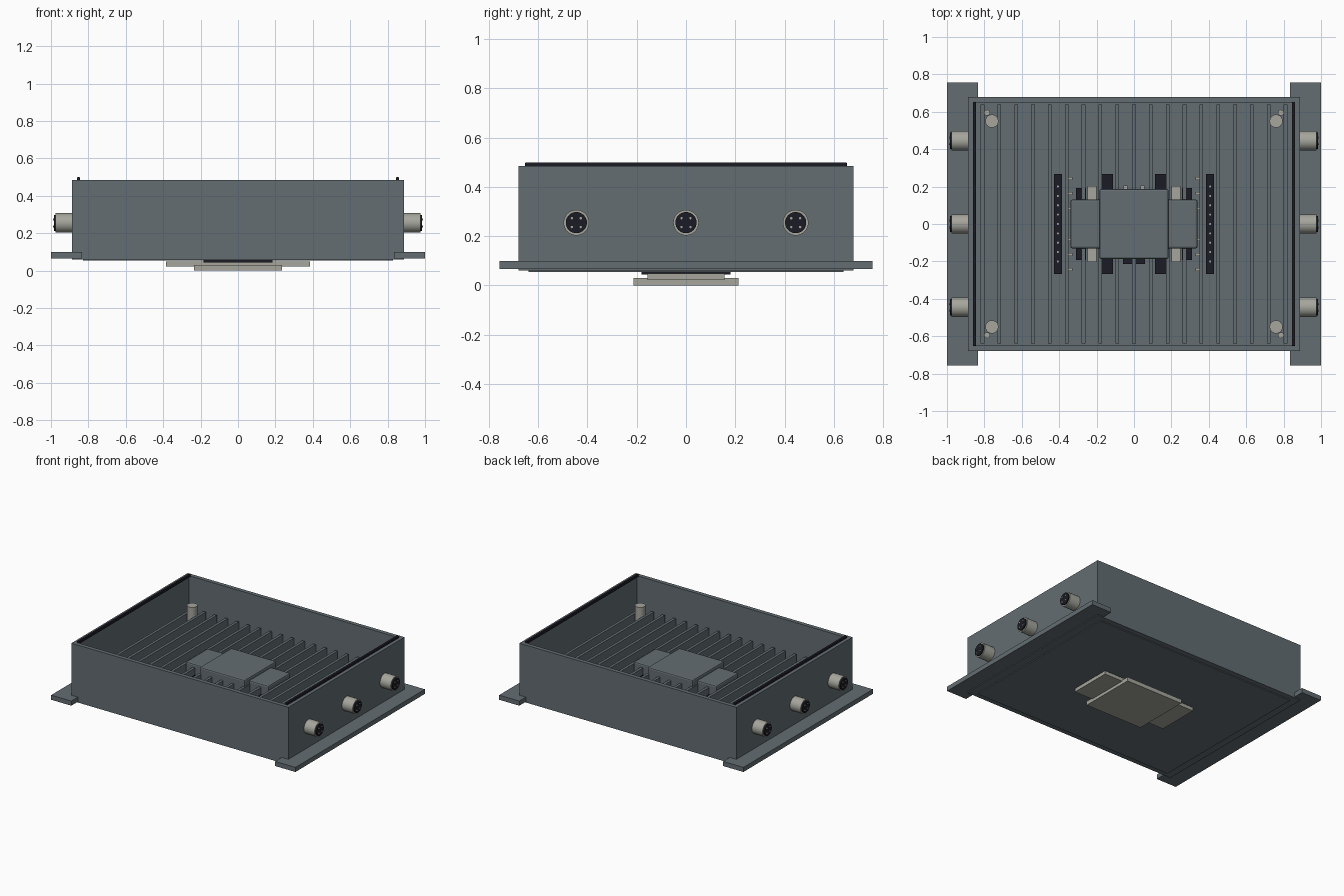
import bpy, bmesh, math
from mathutils import Matrix, Vector

cube = bpy.data.objects.get("Cube")
if cube:
    bpy.data.objects.remove(cube, do_unlink=True)


def material(name, rgb):
    m = bpy.data.materials.new(name)
    m.use_nodes = True
    m.diffuse_color = (*rgb, 1)
    m.node_tree.nodes["Principled BSDF"].inputs["Base Color"].default_value = (*rgb, 1)
    return m


SLATE = material("slate grey metal", (0.125, 0.153, 0.168))
PALE = material("pale grey metal", (0.38, 0.38, 0.34))
BLACK = material("black rubber", (0.011, 0.011, 0.018))

FLOOR, FIN_TOP, RIM = 0.17, 0.26, 0.485


def finish(bm, name, mat):
    me = bpy.data.meshes.new(name)
    bm.to_mesh(me)
    bm.free()
    me.materials.append(mat)
    ob = bpy.data.objects.new(name, me)
    bpy.context.collection.objects.link(ob)
    return ob


def add_box(bm, x, y, z):
    """Box from (min, max) pairs."""
    size = [b - a for a, b in (x, y, z)]
    mid = Vector([(a + b) / 2 for a, b in (x, y, z)])
    return bmesh.ops.create_cube(bm, size=1, matrix=Matrix.Translation(mid) @ Matrix.Diagonal((*size, 1)))["verts"]


def boxes(name, mat, items, bevel=0):
    bm = bmesh.new()
    for item in items:
        add_box(bm, *item)
    ob = finish(bm, name, mat)
    if bevel:
        mod = ob.modifiers.new("bevel", "BEVEL")
        mod.width, mod.segments = bevel, 2
    return ob


def cylinders(name, mat, items, radius, sides=32):
    """Rods between pairs of points."""
    bm = bmesh.new()
    for a, b in items:
        a, b = Vector(a), Vector(b)
        turn = (b - a).to_track_quat("Z", "Y").to_matrix().to_4x4()
        bmesh.ops.create_cone(bm, cap_ends=True, segments=sides, radius1=radius, radius2=radius,
                              depth=(b - a).length, matrix=Matrix.Translation((a + b) / 2) @ turn)
    ob = finish(bm, name, mat)
    for p in ob.data.polygons:
        p.use_smooth = len(p.vertices) == 4
    for e in ob.data.edges:
        e.use_edge_sharp = False
    bpy.context.view_layer.objects.active = ob
    ob.select_set(True)
    bpy.ops.object.shade_smooth_by_angle()
    ob.select_set(False)
    return ob


def sym(r):
    return (-r, r)


def about(c, r):
    return (c - r, c + r)


# Open housing: a box with its top inset and pushed down to the floor
bm = bmesh.new()
add_box(bm, sym(0.888), sym(0.68), (0.06, RIM))
bm.faces.ensure_lookup_table()
top = max(bm.faces, key=lambda f: f.calc_center_median().z)
bmesh.ops.inset_region(bm, faces=[top], thickness=0.042)
walls = bmesh.ops.extrude_face_region(bm, geom=[top])
bmesh.ops.delete(bm, geom=[top], context="FACES_ONLY")
moved = [v for v in walls["geom"] if isinstance(v, bmesh.types.BMVert)]
bmesh.ops.translate(bm, verts=moved, vec=(0, 0, FLOOR - RIM))
bmesh.ops.recalc_face_normals(bm, faces=bm.faces)
finish(bm, "housing", SLATE)
boxes("bottom_cover", SLATE, [(sym(0.83), sym(0.64), (0.054, 0.062))])

# Cooling fins along the floor
boxes("cooling_fins", SLATE,
      [(about(0.09 * i, 0.01), sym(0.638), (FLOOR - 0.01, FIN_TOP)) for i in range(-9, 10)])

# Mounting flanges and rim seals on both sides
for side, label in ((1, "left"), (-1, "right")):
    boxes(label + "_flange", SLATE, [(about(side * 0.9175, 0.0825), sym(0.757), (0.066, 0.1))])
    boxes(label + "_seal", BLACK, [(about(side * 0.853, 0.009), sym(0.653), (0.478, 0.5))], 0.005)

    # Round connectors with black inserts and contact pins
    rows = (-0.445, 0, 0.445)
    z = 0.255
    cylinders(label + "_connector_shells", PALE,
              [((side * 0.88, y, z), (side * 0.975, y, z)) for y in rows], 0.052)
    cylinders(label + "_connector_inserts", BLACK,
              [((side * 0.97, y, z), (side * 0.984, y, z)) for y in rows], 0.043)
    pins = [(y + dy, z + dz) for y in rows for dy in (-0.018, 0.018) for dz in (-0.018, 0.018)]
    cylinders(label + "_connector_pins", PALE,
              [((side * 0.98, y, h), (side * 0.988, y, h)) for y, h in pins], 0.005, 10)

    # Pin header strip and row of contacts beside the processor
    boxes(label + "_header", BLACK, [(about(side * 0.407, 0.022), sym(0.266), (FLOOR - 0.01, 0.2))])
    cylinders(label + "_header_pins", PALE,
              [((side * 0.407, 0.05 * i, 0.19), (side * 0.407, 0.05 * i, 0.206)) for i in range(-4, 5)], 0.006, 8)
    boxes(label + "_contacts", PALE,
          [(about(side * 0.35, 0.02), about(s * y, 0.009), (FLOOR - 0.01, 0.19))
           for y in (0.083, 0.163, 0.243) for s in (-1, 1)])

# Corner posts and small screws
corners = [(sx, sy) for sx in (-1, 1) for sy in (-1, 1)]
cylinders("corner_posts", PALE,
          [((sx * 0.76, sy * 0.55, FLOOR - 0.01), (sx * 0.76, sy * 0.55, 0.33)) for sx, sy in corners], 0.035)
cylinders("corner_screws", PALE,
          [((sx * 0.785, sy * 0.595, FLOOR - 0.01), (sx * 0.785, sy * 0.595, 0.2)) for sx, sy in corners], 0.016, 16)

# Processor block with lower side wings
boxes("processor_cap", SLATE, [(sym(0.185), sym(0.187), (FLOOR - 0.01, 0.308))], 0.01)
boxes("processor_wings", SLATE, [(sym(0.34), sym(0.13), (FLOOR - 0.01, 0.285))], 0.01)

# Small components around the processor
boxes("black_components", BLACK,
      [(about(sx * 0.144, 0.032), about(sy * 0.225, 0.043), (FLOOR - 0.01, 0.21)) for sx, sy in corners]
      + [(about(sx * 0.283, 0.026), about(sy * 0.16, 0.033), (FLOOR - 0.01, 0.21)) for sx, sy in corners]
      + [(sym(0.06), about(-0.2, 0.013), (FLOOR - 0.01, 0.2))])
boxes("pale_components", PALE,
      [(about(sx * 0.225, 0.024), about(sy * 0.167, 0.037), (FLOOR - 0.01, 0.21)) for sx, sy in corners]
      + [(about(0.045 * i, 0.01), about(0.193, 0.012), (FLOOR - 0.01, 0.19)) for i in (-1, 1)])

# Stepped cross-shaped plate under the housing
boxes("underside_pad", BLACK, [(sym(0.185), sym(0.18), (0.044, 0.058))])
boxes("underside_wide_plate", PALE, [(sym(0.385), sym(0.157), (0.022, 0.048))])
boxes("underside_centre_plate", PALE, [(sym(0.235), sym(0.213), (0, 0.03))])
